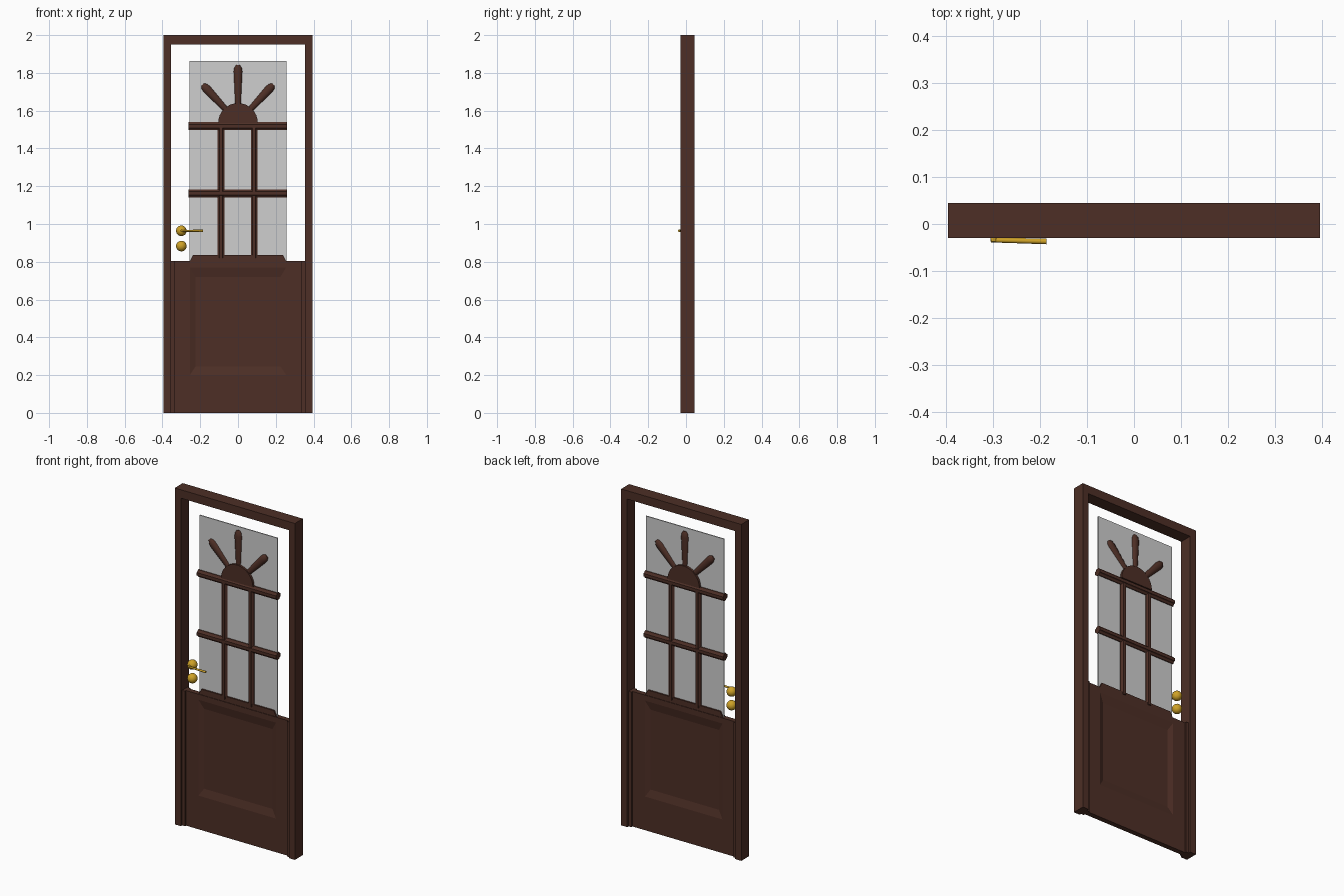
import bpy, bmesh
from math import cos, sin, pi, radians
from mathutils import Vector, Matrix

cube = bpy.data.objects.get("Cube")
if cube:
    bpy.data.objects.remove(cube, do_unlink=True)


def material(name, rgb, rough=0.5):
    m = bpy.data.materials.new(name)
    m.use_nodes = True
    m.diffuse_color = (*rgb, 1)
    node = m.node_tree.nodes["Principled BSDF"]
    node.inputs["Base Color"].default_value = (*rgb, 1)
    node.inputs["Roughness"].default_value = rough
    return m


WOOD = material("dark wood", (0.075, 0.028, 0.019))
GLASS = material("pale glass", (0.62, 0.62, 0.62))
BRASS = material("brass", (0.62, 0.36, 0.02))
MID = 0.007  # depth of the leaf centre


def finish(name, bm, mat, smooth=False):
    bmesh.ops.recalc_face_normals(bm, faces=bm.faces)
    me = bpy.data.meshes.new(name)
    bm.to_mesh(me)
    bm.free()
    me.materials.append(mat)
    ob = bpy.data.objects.new(name, me)
    bpy.context.collection.objects.link(ob)
    if smooth:
        bpy.ops.object.select_all(action="DESELECT")
        ob.select_set(True)
        bpy.context.view_layer.objects.active = ob
        bpy.ops.object.shade_smooth_by_angle(angle=radians(40))
    return ob


def slab(name, outline, y0, y1, mat):
    """Extrude an outline in x, z from y0 to y1."""
    bm = bmesh.new()
    face = bm.faces.new([bm.verts.new((x, y0, z)) for x, z in outline])
    new = bmesh.ops.extrude_face_region(bm, geom=[face])["geom"]
    verts = [v for v in new if isinstance(v, bmesh.types.BMVert)]
    bmesh.ops.translate(bm, verts=verts, vec=(0, y1 - y0, 0))
    return finish(name, bm, mat)


def rect(x0, x1, z0, z1):
    return [(x0, z0), (x1, z0), (x1, z1), (x0, z1)]


def bar(name, start, end, profile):
    """Sweep a profile (across, depth) between two points in x, z."""
    a, b = Vector((start[0], MID, start[1])), Vector((end[0], MID, end[1]))
    side = (b - a).normalized().cross(Vector((0, 1, 0)))
    bm = bmesh.new()
    rings = [[bm.verts.new(p + side * u + Vector((0, v, 0))) for u, v in profile] for p in (a, b)]
    n = len(profile)
    for i in range(n):
        j = (i + 1) % n
        bm.faces.new((rings[0][i], rings[0][j], rings[1][j], rings[1][i]))
    bm.faces.new(rings[0])
    bm.faces.new(rings[1])
    return finish(name, bm, WOOD)


# Door frame: two jambs and a head, open at the floor
slab("door_frame", [(-0.395, 0), (-0.355, 0), (-0.355, 1.95), (0.355, 1.95),
                    (0.355, 0), (0.395, 0), (0.395, 2), (-0.395, 2)], -0.03, 0.045, WOOD)

# Lower door leaf with a sunken, bevelled panel on both faces
bm = bmesh.new()
edge_rings = []
for s in (-1, 1):
    loops = []
    for half, z0, z1, depth in ((0.355, 0, 0.803, 0.015), (0.255, 0.2, 0.77, 0.015),
                                (0.225, 0.245, 0.72, 0.004)):
        loops.append([bm.verts.new((x, MID + s * depth, z)) for x, z in rect(-half, half, z0, z1)])
    edge_rings.append(loops[0])
    for a, b in zip(loops, loops[1:]):
        for i in range(4):
            j = (i + 1) % 4
            bm.faces.new((a[i], a[j], b[j], b[i]))
    bm.faces.new(loops[-1])
for i in range(4):
    j = (i + 1) % 4
    bm.faces.new((edge_rings[0][i], edge_rings[0][j], edge_rings[1][j], edge_rings[1][i]))
finish("door_leaf", bm, WOOD)

# Stop strips beside the jambs and the sloped rail under the glass
for label, s in (("left", 1), ("right", -1)):
    x0, x1 = sorted((s * 0.336, s * 0.355))
    slab(label + "_stop_strip", rect(x0, x1, 0, 0.803), MID - 0.025, MID + 0.025, WOOD)
slab("glass_rail", [(-0.258, 0.795), (0.258, 0.795), (0.238, 0.836), (-0.238, 0.836)],
     MID - 0.012, MID + 0.012, WOOD)

# Glass pane
slab("glass_pane", rect(-0.257, 0.257, 0.79, 1.863), MID - 0.003, MID + 0.003, GLASS)

# Glazing bars with a stepped moulding
MOULDING = [(-0.021, -0.008), (-0.012, -0.014), (-0.009, -0.021), (0.009, -0.021), (0.012, -0.014),
            (0.021, -0.008), (0.021, 0.008), (0.012, 0.014), (0.009, 0.021), (-0.009, 0.021),
            (-0.012, 0.014), (-0.021, 0.008)]
NARROW = [(u * 0.88, v * 0.85) for u, v in MOULDING]
for label, z in (("upper", 1.518), ("lower", 1.162)):
    bar(label + "_cross_bar", (-0.262, z), (0.26, z), MOULDING)
for label, x in (("right", -0.089), ("left", 0.086)):
    bar(label + "_upright_bar", (x, 0.82), (x, 1.51), NARROW)

# Sunburst: half disc and three round-tipped rays
slab("sun_disc", [(0.105 * cos(pi * i / 16), 1.535 + 0.105 * sin(pi * i / 16)) for i in range(17)],
     MID - 0.017, MID + 0.017, WOOD)
for label, angle, length in (("right", 43, 0.275), ("middle", 0, 0.305), ("left", -43, 0.275)):
    bm = bmesh.new()
    stations = [(0.08, 0.015), (length - 0.035, 0.024), (length - 0.015, 0.021), (length, 0.011)]
    rings = [[bm.verts.new((r * cos(k * pi / 5), 0.8 * r * sin(k * pi / 5), d)) for k in range(10)]
             for d, r in stations]
    for a, b in zip(rings, rings[1:]):
        for i in range(10):
            j = (i + 1) % 10
            bm.faces.new((a[i], a[j], b[j], b[i]))
    bm.faces.new(rings[0])
    bm.faces.new(rings[-1])
    bm.transform(Matrix.Translation((0, MID, 1.537)) @ Matrix.Rotation(radians(-angle), 4, "Y"))
    finish(label + "_sun_ray", bm, WOOD, True)

# Brass knobs, showing on both faces
for label, z in (("handle", 0.964), ("lock", 0.883)):
    bm = bmesh.new()
    bmesh.ops.create_uvsphere(bm, u_segments=20, v_segments=12, radius=0.028)
    bm.transform(Matrix.Translation((-0.3, 0, z)))
    finish(label + "_knob", bm, BRASS, True)


def rod(name, a, b, r0, r1):
    a, b = Vector(a), Vector(b)
    bm = bmesh.new()
    bmesh.ops.create_cone(bm, cap_ends=True, segments=12, radius1=r0, radius2=r1, depth=(b - a).length)
    turn = (b - a).to_track_quat("Z", "Y").to_matrix().to_4x4()
    bm.transform(Matrix.Translation((a + b) / 2) @ turn)
    finish(name, bm, BRASS, True)


# Lever and its spindle
rod("lever_spindle", (-0.298, -0.02, 0.964), (-0.298, -0.037, 0.964), 0.007, 0.007)
rod("lever", (-0.303, -0.034, 0.964), (-0.186, -0.037, 0.964), 0.005, 0.006)
